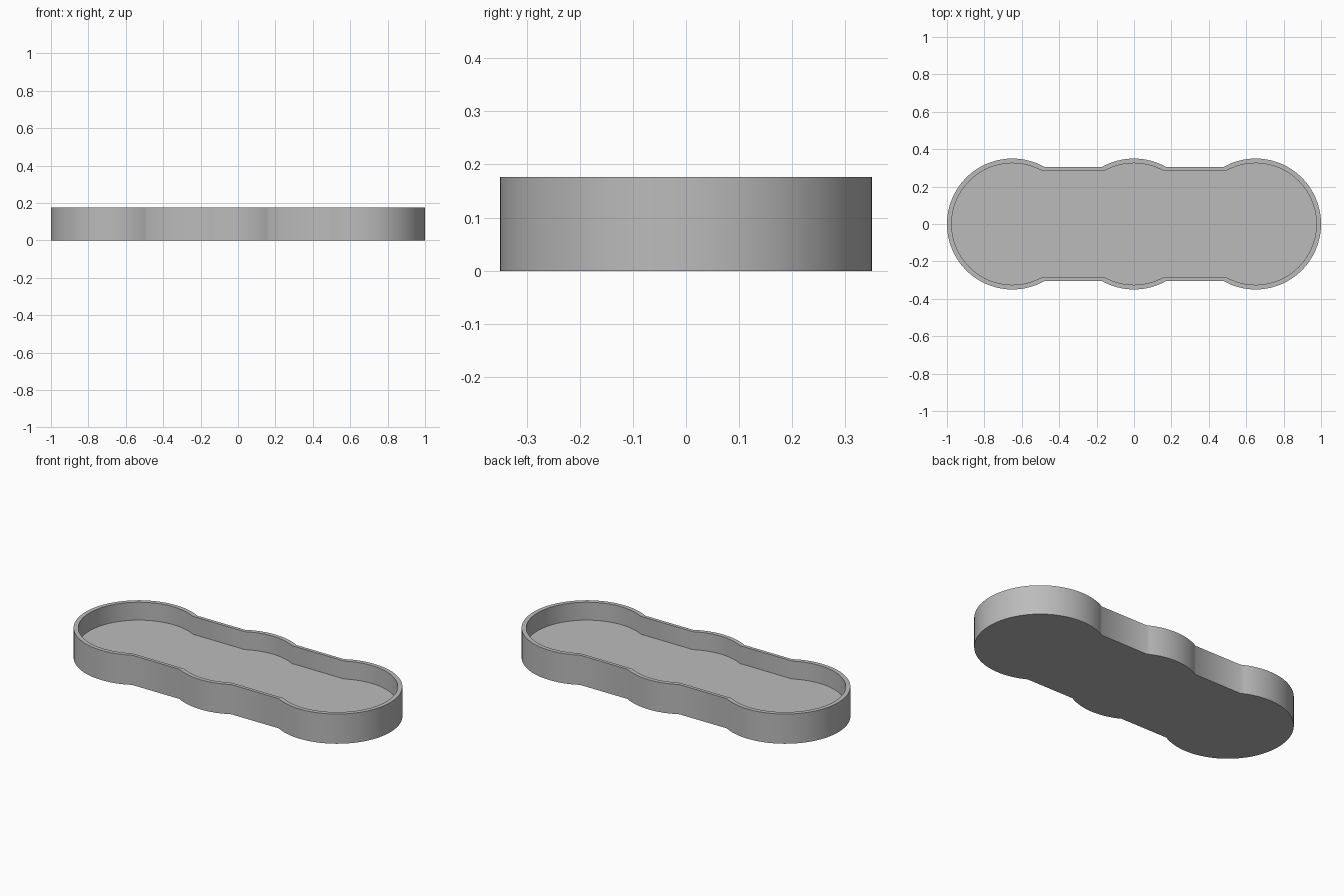
import bpy
import bmesh
from math import acos, asin, cos, sin, pi

cube = bpy.data.objects.get("Cube")
if cube:
    bpy.data.objects.remove(cube, do_unlink=True)

HEIGHT, FLOOR = 0.176, 0.07
SPACING = 0.65  # distance between the three round lobes


def arc(cx, r, start, end, steps):
    return [(cx + r * cos(start + (end - start) * i / steps),
             r * sin(start + (end - start) * i / steps)) for i in range(steps + 1)]


def outline(r, flat):
    """Three circles in a row joined by straight sides, counter-clockwise."""
    a = asin(flat / r)
    half = (arc(SPACING, r, -(pi - a), pi - a, 64)
            + arc(0, r, a, pi - a, 16))
    # the other half is the same outline turned half way round
    return half + [(-x, -y) for x, y in half]


def ring(bm, points, z):
    return [bm.verts.new((x, y, z)) for x, y in points]


def bridge(bm, a, b):
    n = len(a)
    for i in range(n):
        j = (i + 1) % n
        bm.faces.new((a[i], a[j], b[j], b[i]))


# Grey material
grey = bpy.data.materials.new("grey")
grey.use_nodes = True
color = (0.5, 0.5, 0.5, 1)
grey.diffuse_color = color
grey.node_tree.nodes["Principled BSDF"].inputs["Base Color"].default_value = color

# Tray: outer wall, rim, inner wall, floor and underside
outer, inner = outline(0.35, 0.306), outline(0.325, 0.286)
bm = bmesh.new()
rings = [ring(bm, outer, 0), ring(bm, outer, HEIGHT),
         ring(bm, inner, HEIGHT), ring(bm, inner, FLOOR)]
for lower, upper in zip(rings, rings[1:]):
    bridge(bm, lower, upper)
bm.faces.new(rings[0][::-1])
bm.faces.new(rings[-1])
bmesh.ops.recalc_face_normals(bm, faces=bm.faces)

mesh = bpy.data.meshes.new("tray")
bm.to_mesh(mesh)
bm.free()
mesh.materials.append(grey)
tray = bpy.data.objects.new("tray", mesh)
bpy.context.collection.objects.link(tray)

# Smooth walls, sharp rim
bpy.ops.object.select_all(action="DESELECT")
tray.select_set(True)
bpy.context.view_layer.objects.active = tray
bpy.ops.object.shade_smooth_by_angle(angle=pi / 6)
